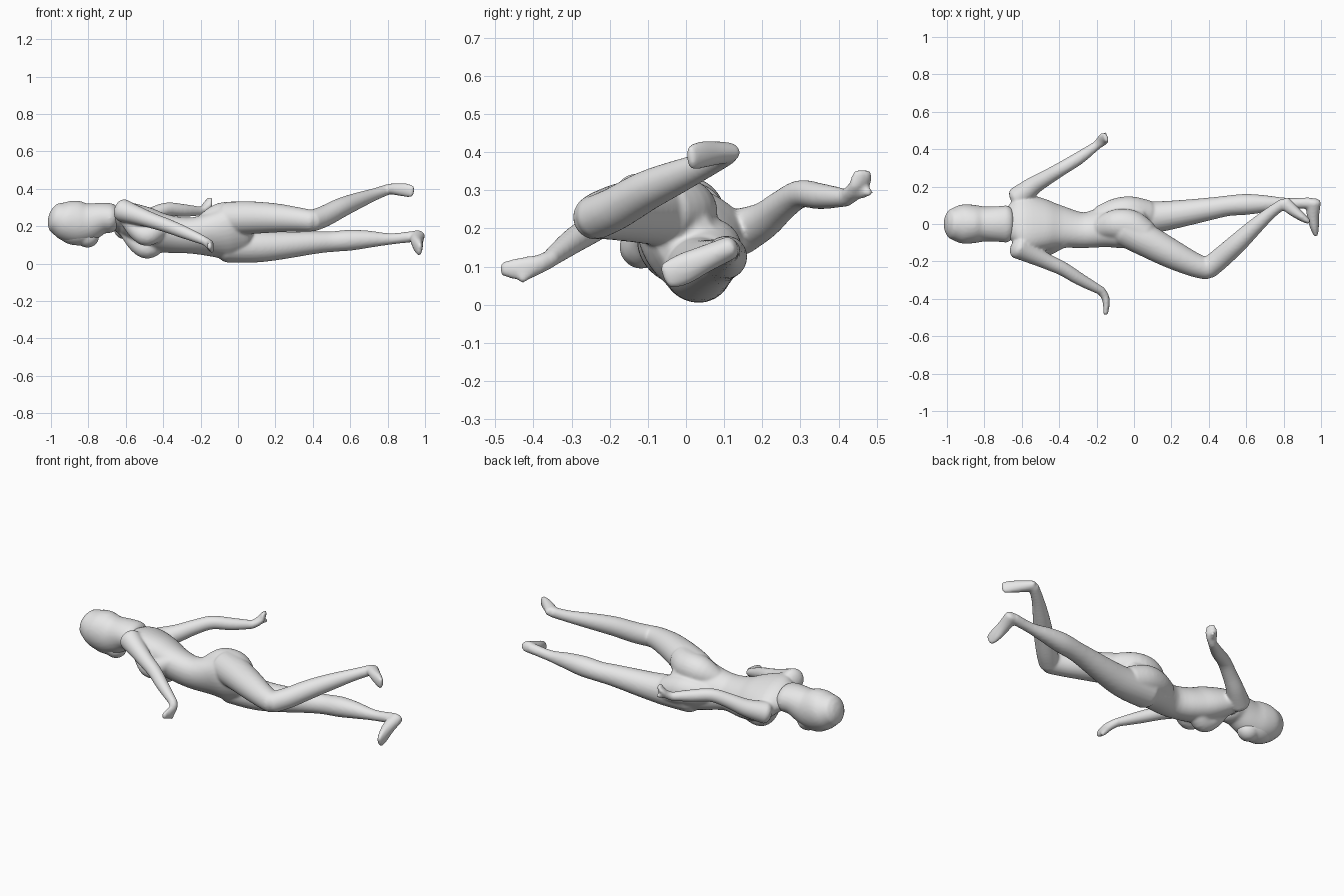
import bpy, bmesh, math
from mathutils import Vector, Matrix

cube = bpy.data.objects.get("Cube")
if cube:
    bpy.data.objects.remove(cube)

# One plain grey for the whole figure
grey = bpy.data.materials.new("light_grey")
grey.use_nodes = True
grey.diffuse_color = (0.8, 0.8, 0.8, 1)
grey.node_tree.nodes["Principled BSDF"].inputs["Base Color"].default_value = (0.8, 0.8, 0.8, 1)


def spline(rows, steps=4):
    """Catmull-Rom interpolation of every column in the rows."""
    out = []
    for i in range(len(rows) - 1):
        quad = [rows[max(i - 1, 0)], rows[i], rows[i + 1], rows[min(i + 2, len(rows) - 1)]]
        for s in range(steps):
            t = s / steps
            out.append([0.5 * (2 * b + (c - a) * t + (2 * a - 5 * b + 4 * c - d) * t * t
                               + (3 * b - a - 3 * c + d) * t ** 3)
                        for a, b, c, d in zip(*quad)])
    return out + [list(rows[-1])]


def loft(bm, rows, sides=24):
    """Rounded tube. Row: x, y, z, half width [, half depth [, roll in degrees]]."""
    full = [tuple(r) + ((r[3], 0) if len(r) == 4 else (0,) if len(r) == 5 else ()) for r in rows]
    pts = spline(full)
    rings = []
    for i, p in enumerate(pts):
        a, b = pts[max(i - 1, 0)], pts[min(i + 1, len(pts) - 1)]
        t = (Vector(b[:3]) - Vector(a[:3])).normalized()
        side = Vector((0, 0, 1)).cross(t).normalized()
        turn = Matrix.Rotation(math.radians(p[5]), 3, t)
        rings.append((Vector(p[:3]), turn @ side, turn @ t.cross(side), p[3], p[4], t))

    # Domed ends
    def dome(ring, sign):
        c, u, v, w, d, t = ring
        h = 0.6 * min(w, d)
        return [(c + t * sign * h * math.sin(k), u, v, w * math.cos(k), d * math.cos(k), t)
                for k in (0.5, 1.0, 1.4)]
    rings = dome(rings[0], -1)[::-1] + rings + dome(rings[-1], 1)

    loops = []
    for c, u, v, w, d, t in rings:
        loops.append([bm.verts.new(c + u * w * math.cos(k) + v * d * math.sin(k))
                      for k in (2 * math.pi * n / sides for n in range(sides))])
    for l0, l1 in zip(loops, loops[1:]):
        for n in range(sides):
            m = (n + 1) % sides
            bm.faces.new((l0[n], l0[m], l1[m], l1[n]))
    bm.faces.new(loops[0][::-1])
    bm.faces.new(loops[-1])


def ball(bm, centre, radii):
    """Ellipsoid."""
    mat = Matrix.Translation(centre) @ Matrix.Diagonal((*radii, 1))
    bmesh.ops.create_uvsphere(bm, u_segments=24, v_segments=16, radius=1, matrix=mat)


def finish(name, bm, voxel, smooth):
    """Turn the volumes into one seamless smooth skin."""
    bmesh.ops.recalc_face_normals(bm, faces=bm.faces)
    mesh = bpy.data.meshes.new(name)
    bm.to_mesh(mesh)
    bm.free()
    mesh.materials.append(grey)
    ob = bpy.data.objects.new(name, mesh)
    bpy.context.collection.objects.link(ob)
    for f in mesh.polygons:
        f.use_smooth = True
    rm = ob.modifiers.new("skin", 'REMESH')
    rm.mode = 'VOXEL'
    rm.voxel_size = voxel
    rm.use_smooth_shade = True
    sm = ob.modifiers.new("soften", 'SMOOTH')
    sm.factor = 0.5
    sm.iterations = smooth


body = bmesh.new()

# Torso, twisting from the shoulders to the hips
loft(body, [
    (-0.72, 0.00, 0.235, 0.050, 0.050, 0),
    (-0.66, 0.005, 0.238, 0.100, 0.055, -20),
    (-0.60, 0.01, 0.235, 0.160, 0.078, -22),
    (-0.50, 0.00, 0.195, 0.150, 0.097, -28),
    (-0.40, -0.015, 0.163, 0.124, 0.093, -35),
    (-0.27, -0.033, 0.150, 0.103, 0.087, -45),
    (-0.15, -0.015, 0.155, 0.128, 0.097, -52),
    (-0.05, -0.005, 0.163, 0.156, 0.108, -58),
    (0.03, 0.00, 0.165, 0.135, 0.090, -60)], 32)

# Breasts, tapering up into the chest
for y, z in ((0.0, 0.0), (-0.118, 0.068)):
    loft(body, [
        (-0.60, y + 0.035, z + 0.180, 0.040), (-0.54, y + 0.012, z + 0.112, 0.052),
        (-0.485, y, z + 0.082, 0.057), (-0.43, y + 0.02, z + 0.112, 0.054),
        (-0.37, y + 0.035, z + 0.140, 0.040)])

# Buttocks, running into the backs of the thighs
loft(body, [
    (-0.18, -0.025, 0.205, 0.060), (-0.10, -0.005, 0.238, 0.083),
    (-0.02, -0.012, 0.244, 0.088), (0.05, -0.06, 0.245, 0.084)])
loft(body, [
    (-0.18, 0.040, 0.145, 0.060), (-0.10, 0.056, 0.145, 0.080),
    (-0.02, 0.062, 0.138, 0.086), (0.07, 0.050, 0.110, 0.078)])

# Left leg, straight, with the foot turned to the side
loft(body, [
    (-0.06, 0.03, 0.100, 0.094), (0.08, 0.035, 0.092, 0.087), (0.20, 0.048, 0.094, 0.077),
    (0.40, 0.080, 0.111, 0.061), (0.50, 0.097, 0.117, 0.055), (0.60, 0.105, 0.125, 0.056),
    (0.70, 0.108, 0.130, 0.046), (0.82, 0.110, 0.132, 0.030), (0.94, 0.112, 0.145, 0.030)])
loft(body, [
    (0.960, 0.118, 0.150, 0.040, 0.031), (0.957, 0.050, 0.120, 0.034, 0.036),
    (0.964, -0.010, 0.092, 0.025, 0.042), (0.971, -0.052, 0.074, 0.014, 0.036)])

# Right leg, bent outward at the knee
loft(body, [
    (-0.05, -0.03, 0.240, 0.090), (0.06, -0.085, 0.245, 0.088), (0.20, -0.160, 0.244, 0.078),
    (0.32, -0.217, 0.236, 0.065), (0.395, -0.241, 0.228, 0.058)])
loft(body, [
    (0.395, -0.238, 0.228, 0.058), (0.46, -0.185, 0.252, 0.057), (0.55, -0.105, 0.298, 0.053),
    (0.64, -0.020, 0.336, 0.044), (0.73, 0.060, 0.370, 0.033), (0.80, 0.110, 0.396, 0.029)])
loft(body, [
    (0.803, 0.114, 0.399, 0.036, 0.027), (0.850, 0.073, 0.397, 0.031, 0.032),
    (0.900, 0.036, 0.392, 0.023, 0.036), (0.932, 0.013, 0.386, 0.014, 0.032)])

# Left arm and hand
loft(body, [
    (-0.62, 0.140, 0.190, 0.062), (-0.54, 0.203, 0.220, 0.049), (-0.46, 0.252, 0.260, 0.041),
    (-0.38, 0.300, 0.290, 0.037), (-0.29, 0.355, 0.284, 0.034), (-0.20, 0.420, 0.280, 0.024)])
loft(body, [
    (-0.20, 0.420, 0.280, 0.024, 0.023), (-0.175, 0.442, 0.298, 0.030, 0.021),
    (-0.160, 0.458, 0.322, 0.033, 0.018), (-0.150, 0.463, 0.347, 0.026, 0.012)])
loft(body, [(-0.180, 0.440, 0.288, 0.016), (-0.152, 0.482, 0.296, 0.012)], 12)

# Right arm and hand
loft(body, [
    (-0.62, -0.125, 0.285, 0.062), (-0.54, -0.165, 0.258, 0.050), (-0.46, -0.203, 0.230, 0.042),
    (-0.38, -0.240, 0.203, 0.038), (-0.29, -0.295, 0.168, 0.034), (-0.18, -0.355, 0.122, 0.024)])
loft(body, [
    (-0.18, -0.352, 0.122, 0.024, 0.023), (-0.155, -0.388, 0.105, 0.022, 0.026),
    (-0.148, -0.430, 0.094, 0.018, 0.031), (-0.152, -0.480, 0.094, 0.013, 0.020)])
loft(body, [(-0.155, -0.39, 0.098, 0.016), (-0.138, -0.432, 0.066, 0.012)], 12)

# Face and jaw
ball(body, (-0.86, 0.0, 0.185), (0.115, 0.084, 0.088))
ball(body, (-0.805, 0.0, 0.145), (0.063, 0.060, 0.060))
finish("body", body, 0.007, 9)

# Hair, a close cap over the skull down to the nape
hair = bmesh.new()
loft(hair, [
    (-0.962, 0.0, 0.242, 0.088, 0.087), (-0.92, 0.0, 0.230, 0.104, 0.108),
    (-0.86, 0.0, 0.220, 0.103, 0.116), (-0.80, 0.0, 0.222, 0.094, 0.104),
    (-0.73, 0.0, 0.242, 0.095, 0.084), (-0.68, 0.0, 0.243, 0.100, 0.080)], 32)
finish("hair", hair, 0.009, 4)
